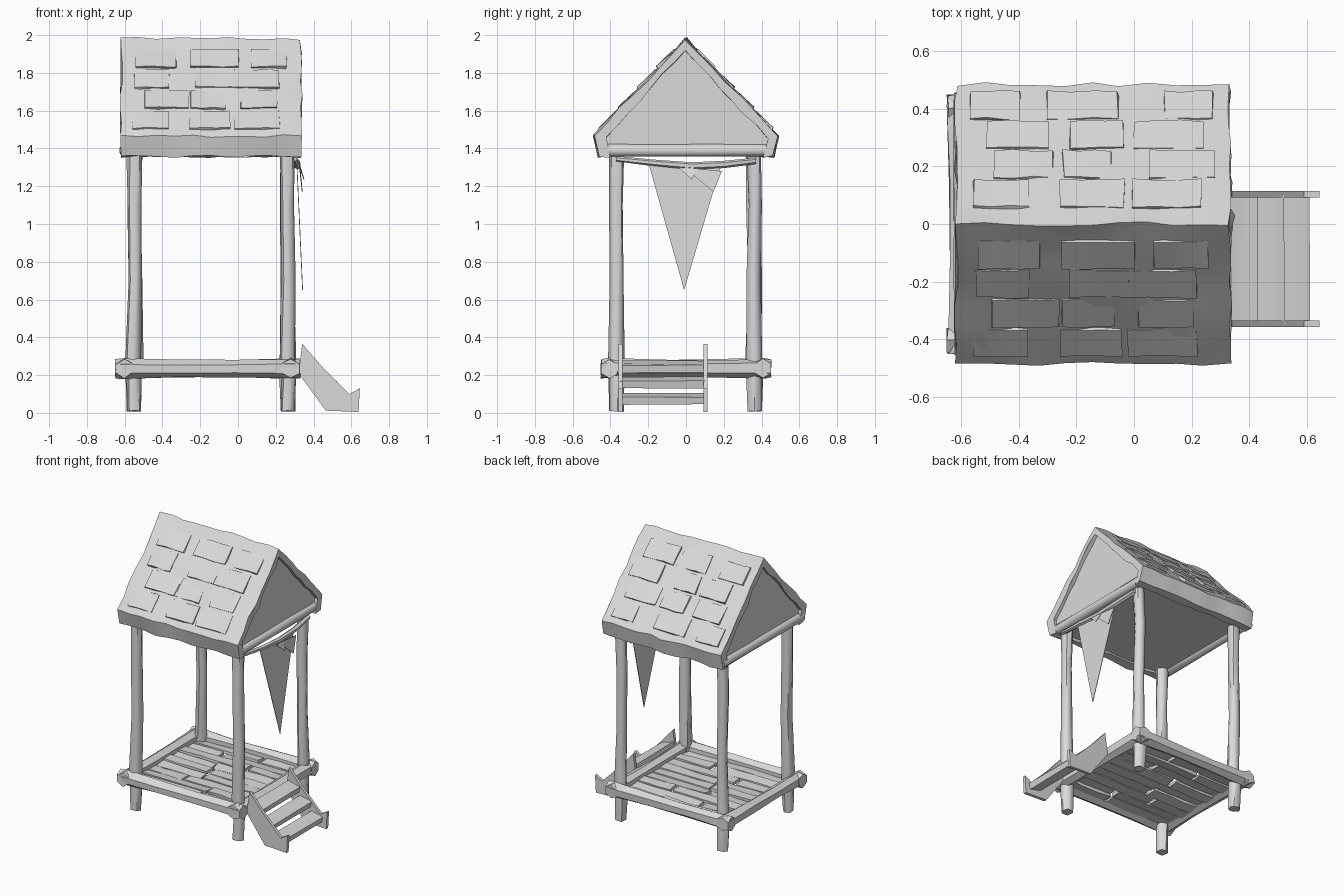
import bpy, bmesh, math, random
from mathutils import Vector, Matrix

random.seed(4)
cube = bpy.data.objects.get("Cube")
if cube:
    bpy.data.objects.remove(cube, do_unlink=True)

grey = bpy.data.materials.new("weathered_grey")
grey.use_nodes = True
grey.diffuse_color = (0.7, 0.7, 0.7, 1)
shader = next(n for n in grey.node_tree.nodes if n.type == 'BSDF_PRINCIPLED')
shader.inputs["Base Color"].default_value = (0.7, 0.7, 0.7, 1)
parts = []


def finish(name, bm, wobble=0.0):
    """Roughen the mesh slightly and turn it into an object."""
    for v in bm.verts:
        v.co += Vector([random.uniform(-wobble, wobble) for _ in range(3)])
    bmesh.ops.recalc_face_normals(bm, faces=bm.faces)
    mesh = bpy.data.meshes.new(name)
    bm.to_mesh(mesh)
    bm.free()
    mesh.materials.append(grey)
    obj = bpy.data.objects.new(name, mesh)
    bpy.context.collection.objects.link(obj)
    parts.append(obj)


def loft(name, rings, wobble=0.0):
    """Join closed rings of points with quads and cap both ends."""
    bm = bmesh.new()
    loops = [[bm.verts.new(p) for p in ring] for ring in rings]
    n = len(loops[0])
    for a, b in zip(loops, loops[1:]):
        for i in range(n):
            j = (i + 1) % n
            bm.faces.new((a[i], a[j], b[j], b[i]))
    bm.faces.new(loops[0])
    bm.faces.new(loops[-1])
    finish(name, bm, wobble)


def log(name, points, radii, sides=8, wobble=0.004):
    """Rough round timber following a path."""
    points = [Vector(p) for p in points]
    axis = (points[-1] - points[0]).normalized()
    turn = axis.to_track_quat('Z', 'Y')
    rings = []
    for p, r in zip(points, radii):
        angles = [math.tau * (i + 0.5) / sides for i in range(sides)]
        rings.append([p + turn @ Vector((r * math.cos(a), r * math.sin(a), 0)) for a in angles])
    loft(name, rings, wobble)


def board(name, size, matrix, wobble=0.004):
    """Rough plank, split once along its length."""
    bm = bmesh.new()
    bmesh.ops.create_cube(bm, size=1)
    bmesh.ops.scale(bm, vec=size, verts=bm.verts)
    long_edges = [e for e in bm.edges if abs(e.verts[0].co.x - e.verts[1].co.x) > size[0] / 2]
    bmesh.ops.subdivide_edges(bm, edges=long_edges, cuts=2)
    bm.transform(matrix)
    finish(name, bm, wobble)


def prism(name, outline, x0, x1):
    """Flat y-z outline pushed along x."""
    loft(name, [[(x, y, z) for y, z in outline] for x in (x0, x1)])


# Corner posts
for x, side in ((-0.55, "right"), (0.262, "left")):
    for y, end in ((-0.368, "front"), (0.362, "back")):
        heights = (0.01, 0.2, 0.3, 0.7, 1.1, 1.4)
        log(f"post_{end}_{side}",
            [(x + random.uniform(-0.006, 0.006), y + random.uniform(-0.005, 0.005), z) for z in heights],
            (0.037, 0.042, 0.041, 0.037, 0.037, 0.039))

# Base frame
steps = (0, 0.04, 0.35, 0.65, 0.96, 1)
thick = (0.05, 0.052, 0.045, 0.045, 0.052, 0.05)
for y, end in ((-0.405, "front"), (0.405, "back")):
    log(f"base_beam_{end}", [(-0.648 + 0.975 * t, y, 0.234) for t in steps], thick, 6)
for x, side in ((-0.602, "right"), (0.28, "left")):
    log(f"base_beam_{side}", [(x, -0.45 + 0.9 * t, 0.236) for t in steps], thick, 6)

# Floor planks with uneven gaps
for row in range(9):
    y = -0.336 + row * 0.084
    split = random.uniform(-0.32, 0.0)
    for start, stop in ((-0.58, split - 0.012), (split + 0.012, 0.26)):
        tilt = Matrix.Rotation(random.uniform(-0.12, 0.12), 4, 'X')
        place = Matrix.Translation(((start + stop) / 2, y, 0.222 + random.uniform(-0.008, 0.008)))
        board("floor_plank", (stop - start, 0.077, 0.022), place @ tilt)

# Thick roof shell, sagging gently
eave, shoulder, ridge = (0.462, 1.358), (0.486, 1.465), (0.0, 1.982)
cuts = 7
half = [eave] + [(shoulder[0] * (1 - t / cuts), shoulder[1] + (ridge[1] - shoulder[1]) * t / cuts)
                 for t in range(cuts + 1)]
outer = half + [(-y, z) for y, z in reversed(half[:-1])]
inner = [(y * 0.88, eave[1] + (z - eave[1]) * 0.9) for y, z in reversed(outer)]
rings = []
for i in range(11):
    x = -0.618 + 0.952 * i / 10
    rings.append([(x, y, z) for y, z in outer + inner])
loft("roof_shell", rings, 0.008)

# Gable walls and ceiling as one closed infill
prism("gable_infill", [(-0.43, 1.378), (0.43, 1.378), (0.44, 1.455), (0, 1.935), (-0.44, 1.455)], -0.6, 0.308)

# Gable tie beams
for x, side in ((-0.595, "right"), (0.3, "left")):
    log(f"tie_beam_{side}", [(x, -0.455 + 0.91 * t, 1.39) for t in steps],
        (0.03, 0.034, 0.034, 0.034, 0.034, 0.03), 8, 0.003)

# Lifted shingles on both slopes
rise = math.atan2(ridge[1] - shoulder[1], shoulder[0])
for face in (-1, 1):
    for row in range(4):
        for column in range(3):
            t = 0.16 + 0.21 * row
            x = -0.43 + 0.29 * column + random.uniform(-0.06, 0.06)
            place = Matrix.Translation((x, face * shoulder[0] * (1 - t),
                                        shoulder[1] + (ridge[1] - shoulder[1]) * t))
            slope = Matrix.Rotation(-face * (rise - 0.05), 4, 'X')
            board("shingle", (random.uniform(0.16, 0.26), 0.13, 0.016), place @ slope)

# Hanging rod, pennant and its folded corner
log("pennant_rod", [(0.3, -0.37, 1.345), (0.312, -0.18, 1.325), (0.315, 0.03, 1.308),
                    (0.312, 0.2, 1.315), (0.3, 0.37, 1.335)],
    (0.014, 0.016, 0.018, 0.018, 0.018), 6, 0.002)


def cloth(name, corners):
    loft(name, [[(x + d, y, z) for x, y, z in corners] for d in (-0.002, 0.002)])


cloth("pennant", [(0.312, -0.195, 1.31), (0.312, 0.185, 1.31), (0.342, -0.01, 0.65)])
cloth("pennant_fold", [(0.328, -0.01, 1.3), (0.328, 0.19, 1.28), (0.34, 0.145, 1.17)])
cloth("pennant_knot", [(0.33, -0.04, 1.3), (0.33, 0.06, 1.29), (0.35, 0.03, 1.235)])

# Steps: two side boards and three sloping treads
side_outline = [(0.34, 0.365), (0.45, 0.24), (0.59, 0.1), (0.645, 0.13),
                (0.638, 0.005), (0.465, 0.012), (0.32, 0.21)]
for y, side in ((-0.347, "front"), (0.103, "back")):
    loft(f"step_side_{side}", [[(x, y + d, z) for x, z in side_outline] for d in (-0.011, 0.011)])
for x, z in ((0.38, 0.245), (0.47, 0.162), (0.56, 0.075)):
    place = Matrix.Translation((x, -0.122, z)) @ Matrix.Rotation(0.25, 4, 'Y')
    board("step_tread", (0.095, 0.45, 0.04), place, 0.003)

# Soft shading with sharp corners kept
bpy.ops.object.select_all(action='DESELECT')
for obj in parts:
    obj.select_set(True)
bpy.context.view_layer.objects.active = parts[0]
bpy.ops.object.shade_smooth_by_angle(angle=math.radians(48))
